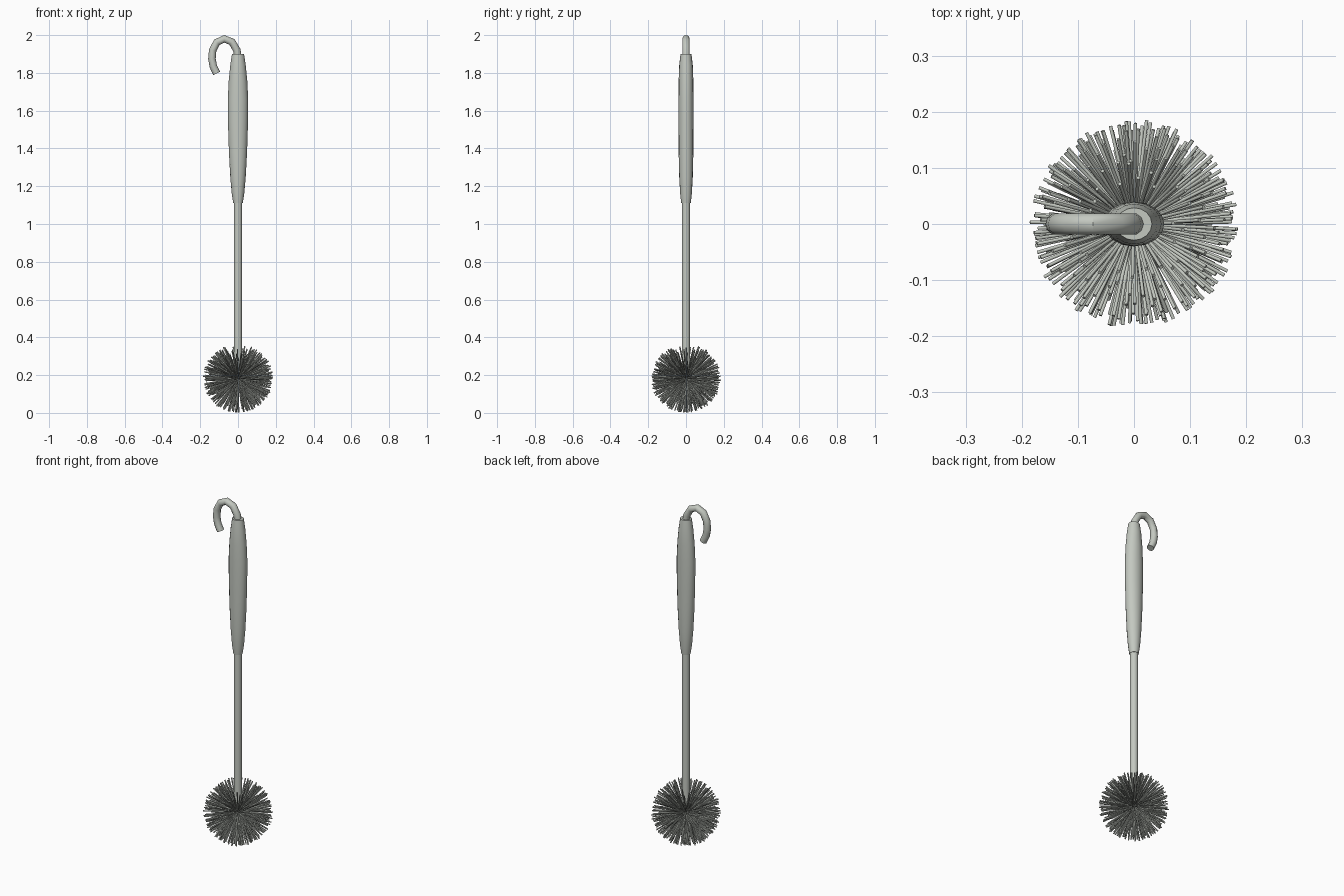
import bpy, bmesh, math, random
from mathutils import Vector, Matrix

random.seed(4)
if "Cube" in bpy.data.objects:
    bpy.data.objects.remove(bpy.data.objects["Cube"])

COLOUR = (0.55, 0.58, 0.53, 1)
grey = bpy.data.materials.new("pale grey plastic")
grey.use_nodes = True
grey.diffuse_color = COLOUR
grey.node_tree.nodes["Principled BSDF"].inputs["Base Color"].default_value = COLOUR


def finish(name, bm, angle=40):
    """Turn a bmesh into a smooth shaded object with sharp edges kept."""
    bmesh.ops.recalc_face_normals(bm, faces=bm.faces)
    mesh = bpy.data.meshes.new(name)
    bm.to_mesh(mesh)
    bm.free()
    mesh.materials.append(grey)
    obj = bpy.data.objects.new(name, mesh)
    bpy.context.collection.objects.link(obj)
    bpy.ops.object.select_all(action='DESELECT')
    obj.select_set(True)
    bpy.context.view_layer.objects.active = obj
    bpy.ops.object.shade_smooth_by_angle(angle=math.radians(angle))
    return obj


def loft(name, rings, sides):
    """Skin a list of (centre, side vector, depth vector) ellipses, capped."""
    bm = bmesh.new()
    loops = []
    for c, u, v in rings:
        angles = [math.tau * i / sides for i in range(sides)]
        loops.append([bm.verts.new(c + u * math.cos(a) + v * math.sin(a)) for a in angles])
    for a, b in zip(loops, loops[1:]):
        for i in range(sides):
            j = (i + 1) % sides
            bm.faces.new((a[i], a[j], b[j], b[i]))
    bm.faces.new(loops[0])
    bm.faces.new(loops[-1])
    return finish(name, bm)


def upright(z, rx, ry):
    return Vector((0, 0, z)), Vector((rx, 0, 0)), Vector((0, ry, 0))


# Stem and oval grip
loft("stem", [upright(0.18, 0.021, 0.021), upright(1.13, 0.022, 0.022)], 16)
grip_profile = [(1.11, 0.025, 0.025), (1.16, 0.033, 0.031), (1.25, 0.041, 0.036),
                (1.38, 0.048, 0.039), (1.54, 0.053, 0.040), (1.66, 0.054, 0.040),
                (1.76, 0.049, 0.039), (1.84, 0.041, 0.036), (1.90, 0.032, 0.029)]
loft("grip", [upright(*p) for p in grip_profile], 16)

# Hanging hook, swept in the XZ plane
path = [(0, 1.88), (-0.006, 1.92), (-0.032, 1.964), (-0.073, 1.98), (-0.112, 1.962),
        (-0.134, 1.92), (-0.138, 1.875), (-0.131, 1.835), (-0.113, 1.797)]
points = [Vector((x, 0, z)) for x, z in path]
depth = Vector((0, 1, 0))
rings = []
for i, p in enumerate(points):
    t = points[min(i + 1, len(points) - 1)] - points[max(i - 1, 0)]
    rings.append((p, t.normalized().cross(depth) * 0.02, depth * 0.02))
loft("hanging_hook", rings, 10)

# Ball of radial bristles, open around the stem
bm = bmesh.new()
centre = Vector((0, 0, 0.182))
count = 470
for i in range(count):
    h = 1 - 2 * (i + 0.5) / count
    if h > 0.91:
        continue
    r = math.sqrt(1 - h * h)
    a = i * math.pi * (3 - math.sqrt(5))
    d = Vector((r * math.cos(a), r * math.sin(a), h))
    d += Vector([random.uniform(-0.06, 0.06) for _ in range(3)])
    d.normalize()
    length = random.uniform(0.176, 0.187) if h > -0.9 else 0.181
    turn = d.to_track_quat('Z', 'Y').to_matrix().to_4x4()
    place = Matrix.Translation(centre + d * length / 2) @ turn
    bmesh.ops.create_cone(bm, cap_ends=True, segments=6, radius1=0.0035,
                          radius2=0.0035, depth=length, matrix=place)
finish("bristles", bm, 70)
